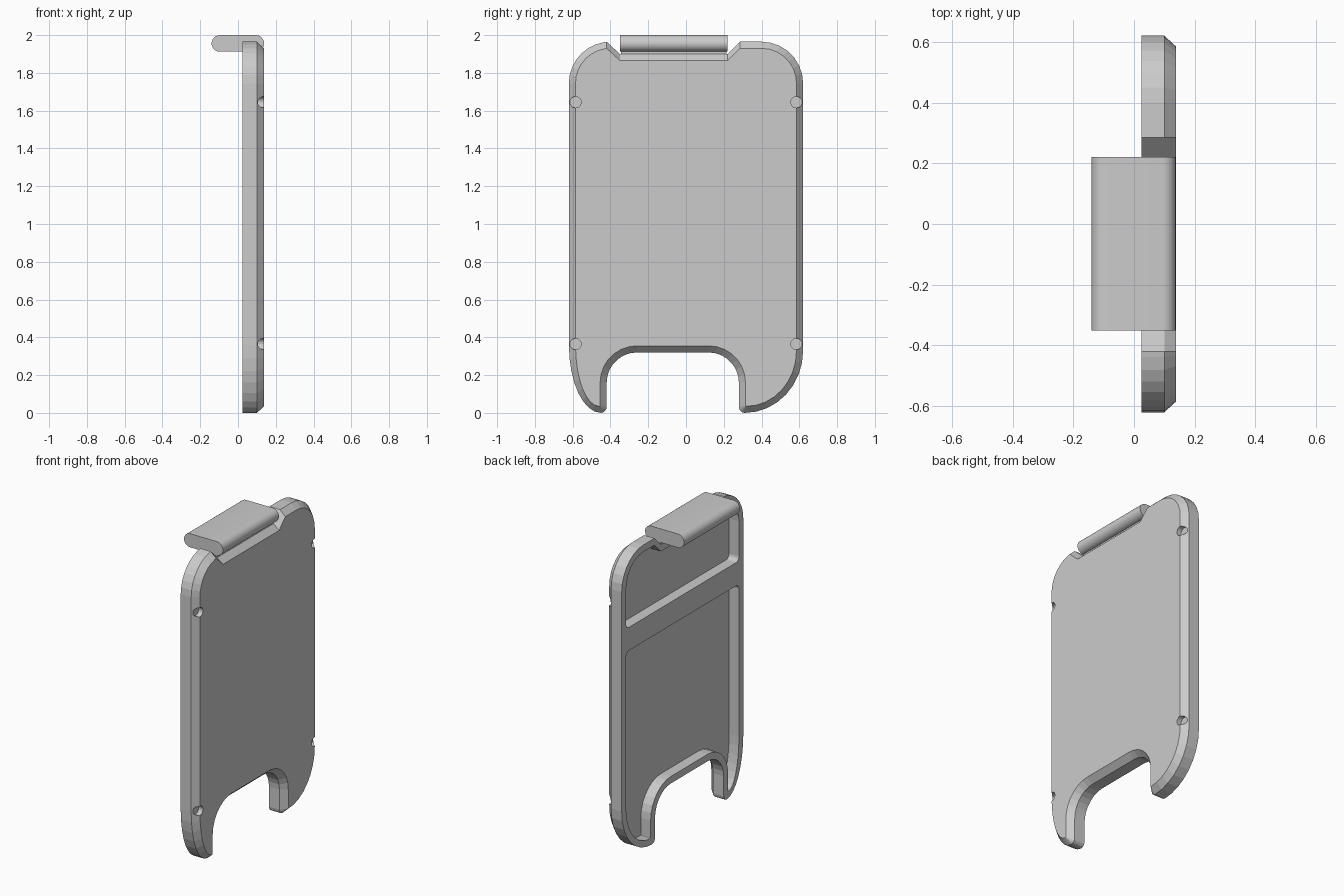
import bpy, bmesh, math

if "Cube" in bpy.data.objects:
    bpy.data.objects.remove(bpy.data.objects["Cube"])

grey = bpy.data.materials.new("plain grey")
grey.diffuse_color = (0.6, 0.6, 0.6, 1)
grey.use_nodes = True
grey.node_tree.nodes["Principled BSDF"].inputs["Base Color"].default_value = grey.diffuse_color


def arc(cy, cz, ry, rz, a0, a1, n=7):
    out = []
    for i in range(n + 1):
        a = math.radians(a0 + (a1 - a0) * i / n)
        out.append((cy + ry * math.cos(a), cz + rz * math.sin(a)))
    return out


def lower_edge(d):
    """Bottom outline, left to right, inset by d."""
    t = max(0.03 - d, 0.004)
    left, right = -0.42 - d - t, 0.28 + d + t
    r = 0.16 + d
    return (arc(left, 0.36, left + 0.62 - d, 0.36 - d, 180, 270, 8)
            + arc(left, d + t, t, t, 270, 360, 3)[1:]
            + arc(-0.26, 0.16, r, r, 180, 90)
            + arc(0.12, 0.16, r, r, 90, 0)
            + arc(right, d + t, t, t, 180, 270, 3)
            + arc(right, 0.33, 0.62 - d - right, 0.33 - d, 270, 360, 8)[1:])


def upper_edge(d):
    """Top outline, right to left, inset by d, with the notch for the hook."""
    r = 0.22 - d
    return (arc(0.40, 1.745, r, r, 0, 90)
            + [(0.285, 1.965 - d), (0.22, 1.90 - d), (-0.35, 1.90 - d), (-0.42, 1.965 - d)]
            + arc(-0.40, 1.745, r, r, 100, 180))


def loft(name, rings):
    """Solid from matching (x, [(y, z)...]) rings with flat caps."""
    bm = bmesh.new()
    loops = [[bm.verts.new((x, y, z)) for y, z in pts] for x, pts in rings]
    n = len(loops[0])
    for a, b in zip(loops, loops[1:]):
        for i in range(n):
            j = (i + 1) % n
            bm.faces.new((a[i], a[j], b[j], b[i]))
    bm.faces.new(loops[0][::-1])
    bm.faces.new(loops[-1])
    bmesh.ops.recalc_face_normals(bm, faces=bm.faces)
    me = bpy.data.meshes.new(name)
    bm.to_mesh(me)
    bm.free()
    ob = bpy.data.objects.new(name, me)
    bpy.context.collection.objects.link(ob)
    me.materials.append(grey)
    return ob


def cut(target, cutter):
    m = target.modifiers.new("cut", 'BOOLEAN')
    m.operation = 'DIFFERENCE'
    m.solver = 'EXACT'
    m.object = cutter
    bpy.context.view_layer.objects.active = target
    bpy.ops.object.modifier_apply(modifier=m.name)
    bpy.data.objects.remove(cutter)


# Main panel with chamfered outer face
full = lambda d: lower_edge(d) + upper_edge(d)
panel = loft("panel", [(0.025, full(0)), (0.10, full(0)), (0.138, full(0.035))])

# Two pockets in the back, leaving a rim and a cross bar
w, side, rc = 0.045, 0.575, 0.03
lower = (lower_edge(w) + arc(side - rc, 1.34 - rc, rc, rc, 0, 90, 4)
         + arc(-side + rc, 1.34 - rc, rc, rc, 90, 180, 4))
upper = (upper_edge(w) + arc(-side + rc, 1.49 + rc, rc, rc, 180, 270, 4)
         + arc(side - rc, 1.49 + rc, rc, rc, 270, 360, 4))
for pts in (lower, upper):
    cut(panel, loft("pocket_cutter", [(-0.05, pts), (0.095, pts)]))

# Four shallow round holes on the chamfer
for y in (-0.585, 0.585):
    for z in (0.365, 1.645):
        ring = arc(y, z, 0.03, 0.03, 0, 360, 20)[:-1]
        cut(panel, loft("hole_cutter", [(0.107, ring), (0.2, ring)]))

# Hook with rounded long edges, overhanging the back
r = 0.044
prof = arc(0.138 - r, 2 - r, r, r, -90, 90, 12) + arc(-0.14 + r, 2 - r, r, r, 90, 270, 12)
bm = bmesh.new()
ends = [[bm.verts.new((x, y, z)) for x, z in prof] for y in (-0.35, 0.22)]
for i in range(len(prof)):
    j = (i + 1) % len(prof)
    bm.faces.new((ends[0][i], ends[0][j], ends[1][j], ends[1][i]))
for e in ends:
    bm.faces.new(e)
bmesh.ops.recalc_face_normals(bm, faces=bm.faces)
me = bpy.data.meshes.new("hook")
bm.to_mesh(me)
bm.free()
hook = bpy.data.objects.new("hook", me)
bpy.context.collection.objects.link(hook)
me.materials.append(grey)
bpy.ops.object.select_all(action='DESELECT')
hook.select_set(True)
bpy.context.view_layer.objects.active = hook
bpy.ops.object.shade_smooth_by_angle(angle=math.radians(30))

# Thin neck joining hook and panel
neck = [(-0.345, 1.885), (0.215, 1.885), (0.215, 1.92), (-0.345, 1.92)]
loft("hook_neck", [(0.03, neck), (0.095, neck)])
